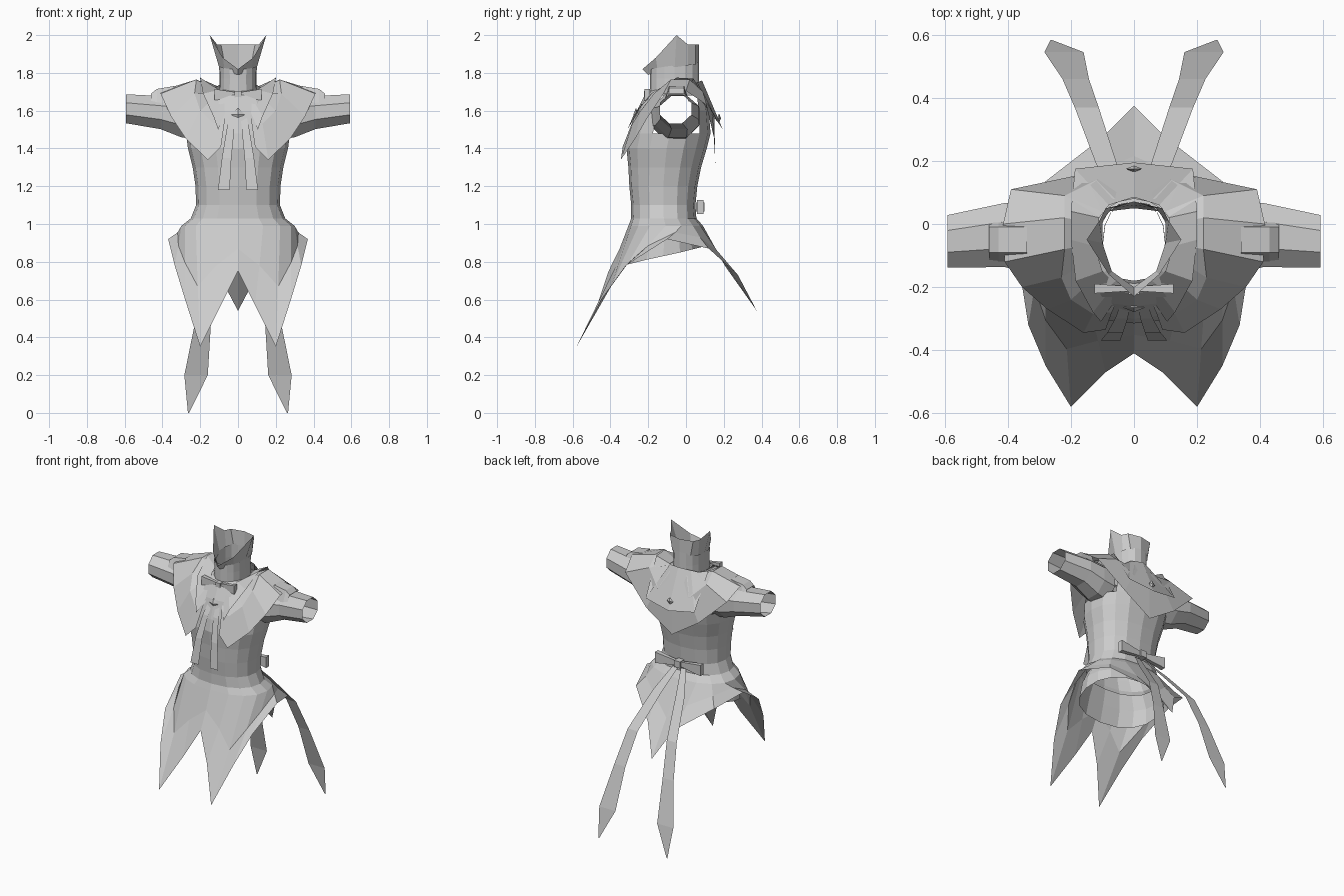
import bpy
import bmesh
from math import sin, cos, pi, tau
from mathutils import Vector, Matrix

default_cube = bpy.data.objects.get("Cube")
if default_cube:
    bpy.data.objects.remove(default_cube, do_unlink=True)

# Single cloth colour
cloth = bpy.data.materials.new("grey cloth")
cloth.use_nodes = True
grey = (.6, .6, .6, 1)
cloth.diffuse_color = grey
cloth.node_tree.nodes["Principled BSDF"].inputs["Base Color"].default_value = grey


def finish(name, bm, mirrored=True):
    """Turn a bmesh into a flat shaded object, optionally mirrored across x."""
    bmesh.ops.recalc_face_normals(bm, faces=bm.faces[:])
    mesh = bpy.data.meshes.new(name)
    bm.to_mesh(mesh)
    bm.free()
    mesh.materials.append(cloth)
    obj = bpy.data.objects.new(name, mesh)
    bpy.context.collection.objects.link(obj)
    if mirrored:
        modifier = obj.modifiers.new("Mirror", "MIRROR")
        modifier.use_clip = True
    return obj


def loft(name, rows, closed=False, skip=None, mirrored=True):
    """Skin a list of equally long point rows with quads."""
    bm = bmesh.new()
    grid = [[bm.verts.new(point) for point in row] for row in rows]
    count = len(rows[0])
    for lower, upper in zip(grid, grid[1:]):
        for i in range(count if closed else count - 1):
            k = (i + 1) % count
            corners = [lower[i], lower[k], upper[k], upper[i]]
            center = sum((v.co for v in corners), Vector()) / len(corners)
            if not (skip and skip(center)):
                bm.faces.new(corners)
    return finish(name, bm, mirrored)


def half_ring(z, half_width, front, back, tilt=0, segments=8):
    """Left half of a rounded cross-section, from front to back."""
    points = []
    for i in range(segments + 1):
        a = pi * i / segments
        c = cos(a)
        x = half_width * max(sin(a), 0) ** .85 if 0 < i < segments else 0
        y = (front + back) / 2 + (front - back) / 2 * abs(c) ** .9 * (1 if c > 0 else -1)
        points.append(Vector((x, y, z - tilt * c)))
    return points


def blend(row_a, row_b, flat, drop):
    """Row between two rows, with separate sideways and vertical factors."""
    return [Vector((a.x + (b[0] - a.x) * flat, a.y + (b[1] - a.y) * flat,
                    a.z + (b[2] - a.z) * drop)) for a, b in zip(row_a, row_b)]


def ribbon(name, path):
    """Flat strip following (x, y, z, half width) points."""
    loft(name, [[(x - w, y, z), (x + w, y, z)] for x, y, z, w in path])


def bow(name, center, half_width, height, depth):
    """Two flared loops and a square knot."""
    center = Vector(center)
    bm = bmesh.new()
    loop = bmesh.ops.create_cube(bm, size=1)["verts"]
    for v in loop:
        outer = v.co.x > 0
        v.co = center + Vector((half_width if outer else .01,
                                v.co.y * depth * (1 if outer else .5),
                                v.co.z * height * (1 if outer else .4)))
    finish(name + "_loops", bm)
    bm = bmesh.new()
    bmesh.ops.create_cube(bm, size=height * .6, matrix=Matrix.Translation(center))
    finish(name + "_knot", bm, False)


def gem(name, center, radius, squash):
    """Thin diamond facing front or back."""
    bm = bmesh.new()
    bmesh.ops.create_icosphere(bm, subdivisions=1, radius=radius)
    bm.clear()
    shape = Matrix.Translation(center) @ Matrix.Diagonal((1, squash, 1, 1)) @ Matrix.Rotation(pi / 2, 4, "X")
    for direction in (1, -1):
        bmesh.ops.create_cone(bm, segments=4, radius1=radius, radius2=0, depth=radius,
                              matrix=shape @ Matrix.Translation((0, 0, direction * radius / 2))
                              @ Matrix.Rotation(0 if direction > 0 else pi, 4, "X"))
    finish(name, bm, False)


# Bodice with open armholes and open neck
def armhole(c):
    return c.x > .15 and -.17 < c.y < .07 and 1.48 < c.z < 1.69


bodice_sections = [
    (1.03, .25, -.29, .055), (1.1, .222, -.29, .05), (1.2, .225, -.3, .06),
    (1.3, .24, -.305, .08), (1.4, .265, -.315, .11), (1.48, .275, -.3, .13),
    (1.6, .26, -.26, .12), (1.68, .2, -.22, .1), (1.71, .11, -.18, .07)]
loft("bodice", [half_ring(*s) for s in bodice_sections], skip=armhole)

# Neck band
loft("neck_band", [half_ring(1.69, .1, -.19, .07), half_ring(1.77, .098, -.19, .07),
                   half_ring(1.84, .1, -.19, .07, tilt=.02)])

# Skirt with two front points and one back point
waist = half_ring(1.03, .25, -.29, .055)
hip = half_ring(.99, .3, -.305, .09)
skirt_hem = [(0, -.41, .75), (.09, -.47, .57), (.2, -.58, .35), (.28, -.45, .6),
             (.335, -.32, .78), (.37, -.1, .92), (.3, .12, .87), (.1, .275, .73),
             (0, .375, .54)]
loft("skirt", [waist, hip, blend(hip, skirt_hem, .44, .5), skirt_hem])

# Short underskirt
loft("underskirt", [half_ring(1.0, .24, -.28, .05),
                    half_ring(.92, .28, -.3, .07, tilt=.02),
                    half_ring(.83, .29, -.33, .09, tilt=.05)])

# Sleeves
sleeve_rows = []
for x, y, z, depth, height in [(.21, -.06, 1.565, .135, .13), (.3, -.045, 1.57, .125, .12),
                               (.41, -.035, 1.59, .11, .095), (.592, -.055, 1.61, .09, .083)]:
    sleeve_rows.append([(x, y + depth * cos(tau * (i + .5) / 8), z + height * sin(tau * (i + .5) / 8))
                        for i in range(8)])
loft("sleeve", sleeve_rows, closed=True)

# Shoulder tabs resting on the sleeves
loft("shoulder_tab", [[(x, -.12, 1.64), (x, -.09, top), (x, -.01, top), (x, .02, 1.64)]
                      for x, top in [(.34, 1.73), (.43, 1.715), (.46, 1.69)]])

# Cape: neckline, shoulder ridge, hem
cape_neck = [(.03, -.19, 1.68), (.06, -.18, 1.68), (.1, -.15, 1.69), (.12, -.1, 1.7),
             (.125, -.06, 1.71), (.12, 0, 1.72), (.1, .04, 1.73), (.05, .07, 1.74),
             (0, .08, 1.75)]
cape_ridge = [(.07, -.28, 1.55), (.13, -.285, 1.53), (.2, -.24, 1.6), (.23, -.17, 1.69),
              (.22, -.08, 1.765), (.22, .02, 1.765), (.22, .09, 1.7), (.12, .14, 1.6),
              (0, .15, 1.56)]
cape_hem = [(.09, -.335, 1.41), (.16, -.345, 1.34), (.275, -.27, 1.45), (.355, -.2, 1.57),
            (.41, -.12, 1.69), (.415, 0, 1.705), (.39, .11, 1.63), (.2, .15, 1.45),
            (0, .155, 1.32)]
loft("cape", [cape_neck, cape_ridge, cape_hem])

# Square collar over the cape
collar_neck = [(.03, -.2, 1.685), (.06, -.19, 1.69), (.1, -.15, 1.71), (.125, -.07, 1.72),
               (.11, .02, 1.73), (.08, .06, 1.75), (0, .085, 1.76)]
collar_edge = [(.105, -.31, 1.5), (.13, -.28, 1.57), (.185, -.18, 1.69), (.2, -.05, 1.775),
               (.2, .04, 1.77), (.187, .175, 1.53), (0, .195, 1.5)]
loft("square_collar", [collar_neck, collar_edge])

# Standing wing collar around the throat
wing_base = [(0, -.2, 1.79), (.07, -.15, 1.81), (.1, -.06, 1.83), (.1, .01, 1.84),
             (.07, .05, 1.845), (0, .07, 1.85)]
wing_top = [(0, -.23, 1.82), (.08, -.16, 1.88), (.15, -.05, 2), (.11, .01, 1.95),
            (.09, .05, 1.95), (0, .07, 1.95)]
loft("wing_collar", [wing_base, wing_top])

# Front bow, its tails and the pendant
bow("front_bow", (0, -.205, 1.685), .125, .06, .03)
ribbon("front_bow_tail", [(.015, -.21, 1.67, .01), (.04, -.3, 1.5, .02),
                          (.06, -.345, 1.35, .025), (.075, -.37, 1.18, .031)])
gem("pendant", (0, -.265, 1.58), .035, .4)

# Back bow, its long tails and the collar stud
bow("back_bow", (0, .075, 1.09), .175, .075, .035)
ribbon("back_bow_tail", [(.03, .07, 1.06, .02), (.087, .19, .92, .033), (.15, .37, .7, .038),
                         (.185, .46, .48, .042), (.222, .545, .2, .062), (.262, .583, 0, .003)])
gem("collar_stud", (0, .175, 1.56), .026, .4)
